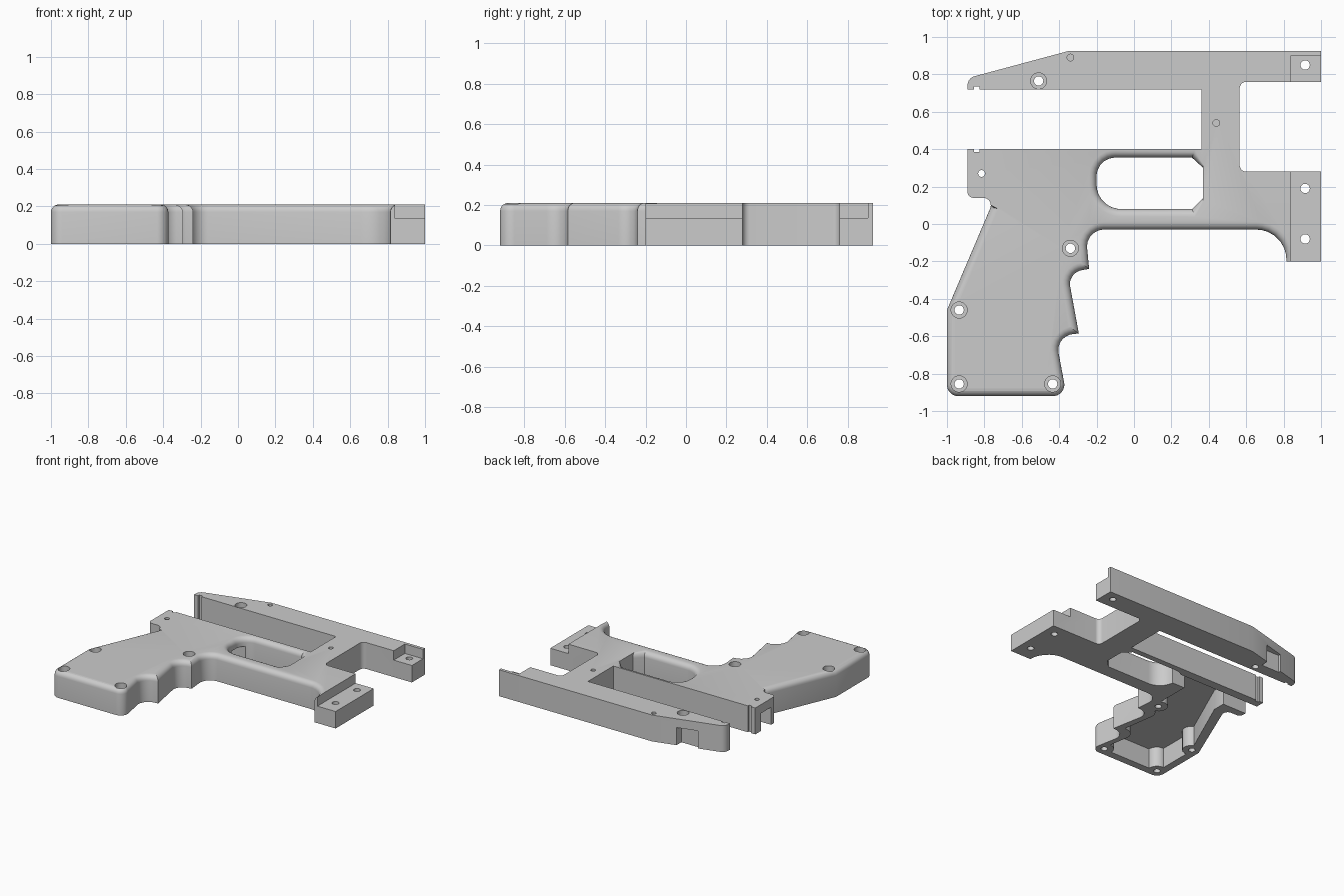
import bpy
import bmesh
import math
from mathutils import Vector

HEIGHT = 0.21
FILLET = 0.04

default_cube = bpy.data.objects.get("Cube")
if default_cube:
    bpy.data.objects.remove(default_cube, do_unlink=True)

grey = bpy.data.materials.new("matte_grey")
grey.use_nodes = True
grey.diffuse_color = (0.6, 0.6, 0.6, 1)
grey.node_tree.nodes["Principled BSDF"].inputs["Base Color"].default_value = grey.diffuse_color


def rounded(corners, steps=7):
    """Turn (x, y, radius) corners into a smooth closed outline."""
    outline = []
    for i, (x, y, radius) in enumerate(corners):
        corner = Vector((x, y))
        if not radius:
            outline.append(corner)
            continue
        before = (Vector(corners[i - 1][:2]) - corner).normalized()
        after = (Vector(corners[(i + 1) % len(corners)][:2]) - corner).normalized()
        half = before.angle(after) / 2
        tangent = radius / math.tan(half)
        centre = corner + (before + after).normalized() * radius / math.sin(half)
        start = corner + before * tangent - centre
        end = corner + after * tangent - centre
        for k in range(steps + 1):
            spoke = start.lerp(end, k / steps).normalized()
            outline.append(centre + spoke * radius)
    return outline


def finish(name, bm):
    bmesh.ops.recalc_face_normals(bm, faces=bm.faces)
    mesh = bpy.data.meshes.new(name)
    bm.to_mesh(mesh)
    bm.free()
    mesh.materials.append(grey)
    obj = bpy.data.objects.new(name, mesh)
    bpy.context.collection.objects.link(obj)
    return obj


def loft(name, rings):
    """Closed solid through rings given as (outline, z)."""
    bm = bmesh.new()
    loops = [[bm.verts.new((p[0], p[1], z)) for p in outline] for outline, z in rings]
    bm.faces.new(loops[0])
    bm.faces.new(loops[-1])
    for low, high in zip(loops, loops[1:]):
        for i in range(len(low)):
            bm.faces.new((low[i - 1], low[i], high[i], high[i - 1]))
    return finish(name, bm)


def box(name, x0, x1, y0, y1, z0, z1):
    outline = [(x0, y0), (x1, y0), (x1, y1), (x0, y1)]
    return loft(name, [(outline, z0), (outline, z1)])


def cylinder(name, x, y, radius, z0, z1):
    angles = [math.tau * k / 24 for k in range(24)]
    outline = [(x + radius * math.cos(a), y + radius * math.sin(a)) for a in angles]
    return loft(name, [(outline, z0), (outline, z1)])


def cut(target, cutter):
    cutter.hide_render = True
    modifier = target.modifiers.new("cut", "BOOLEAN")
    modifier.operation = "DIFFERENCE"
    modifier.solver = "EXACT"
    modifier.object = cutter
    bpy.context.view_layer.objects.active = target
    bpy.ops.object.modifier_apply(modifier=modifier.name)
    bpy.data.objects.remove(cutter, do_unlink=True)


def grown(outline, amount):
    """Push an outline outward along its corner normals."""
    area = sum(a.cross(b) for a, b in zip(outline, outline[1:] + outline[:1]))
    side = 1 if area > 0 else -1
    result = []
    for i, p in enumerate(outline):
        d0 = (p - outline[i - 1]).normalized()
        d1 = (outline[(i + 1) % len(outline)] - p).normalized()
        n0 = Vector((d0.y, -d0.x)) * side
        n1 = Vector((d1.y, -d1.x)) * side
        result.append(p + (n0 + n1) * amount / (1 + n0.dot(n1)))
    return result


# Main plate outline: rail, crossbar, end tabs and finger-grooved grip
plate_outline = rounded([
    (-0.89, 0.72, 0), (0.36, 0.72, 0), (0.36, 0.4, 0), (-0.89, 0.4, 0),
    (-0.89, 0.14, 0.03), (-0.745, 0.14, 0.04), (-1, -0.46, 0),
    (-1, -0.92, 0.06), (-0.36, -0.92, 0.06), (-0.42, -0.6, 0.085),
    (-0.295, -0.585, 0), (-0.355, -0.26, 0.075), (-0.24, -0.24, 0),
    (-0.26, -0.03, 0.09), (0.815, -0.03, 0.16), (0.815, -0.2, 0),
    (1, -0.2, 0), (1, 0.28, 0), (0.565, 0.28, 0.035), (0.565, 0.76, 0.035),
    (1, 0.76, 0), (1, 0.925, 0), (-0.35, 0.925, 0), (-0.89, 0.78, 0.05),
])
frame = loft("frame_body", [(plate_outline, 0), (plate_outline, HEIGHT)])

# Rounded upper edge around the grip and along the front
bm = bmesh.new()
bm.from_mesh(frame.data)
soft = []
for edge in bm.edges:
    middle = (edge.verts[0].co + edge.verts[1].co) / 2
    on_top = min(v.co.z for v in edge.verts) > HEIGHT - 0.001
    if on_top and middle.y < 0.1 and middle.x < 0.83:
        soft.append(edge)
bmesh.ops.bevel(bm, geom=soft, offset=FILLET, offset_type="OFFSET", segments=5,
                profile=0.5, affect="EDGES", clamp_overlap=False)
bm.to_mesh(frame.data)
bm.free()

# Finger opening with a flared upper rim that stays flat on its right side
opening = rounded([
    (-0.2, 0.355, 0.1), (0.31, 0.355, 0), (0.37, 0.3, 0),
    (0.37, 0.14, 0), (0.31, 0.08, 0), (-0.2, 0.08, 0.13),
])
rings = [(opening, -0.1)]
for step in range(6):
    angle = step / 5 * math.pi / 2
    flare = grown(opening, FILLET * (1 - math.cos(angle)) + 0.0001)
    flare = [Vector((min(p.x, 0.37), p.y)) for p in flare]
    rings.append((flare, HEIGHT - FILLET + FILLET * math.sin(angle)))
rings.append((rings[-1][0], HEIGHT + 0.1))
cut(frame, loft("opening_cutter", rings))

# Hollow underside of the grip, leaving bosses around the screw holes
screws = [(-0.51, 0.765), (-0.34, -0.13), (-0.935, -0.46), (-0.935, -0.855), (-0.435, -0.855)]
hollow_outline = rounded([
    (-0.68, 0.1, 0), (-0.94, -0.48, 0), (-0.94, -0.86, 0), (-0.42, -0.86, 0),
    (-0.47, -0.55, 0.08), (-0.36, -0.53, 0), (-0.41, -0.2, 0.08), (-0.31, -0.18, 0),
    (-0.31, 0.3, 0), (-0.68, 0.3, 0),
])
hollow = loft("hollow_cutter", [(hollow_outline, -0.1), (hollow_outline, 0.16)])
for x, y in screws:
    cut(hollow, cylinder("boss", x, y, 0.07, -0.2, 0.3))
cut(frame, hollow)

# Lengthwise slot below the upper body, open at the rear and into the opening
cut(frame, box("slot_cutter", -1.1, -0.15, 0.2, 0.33, -0.1, 0.14))

# Lowered end tabs; the thin outer rail wall keeps its full height
cut(frame, box("tab_step", 0.84, 1.1, -0.4, 0.9, 0.135, 0.4))

# Notch in the sloping rail side
cut(frame, box("rail_notch", -0.69, -0.53, 0.815, 1.1, -0.1, 0.14))

# Facing grooves at the channel mouth
cut(frame, box("rail_groove", -0.855, -0.825, 0.7, 0.734, -0.1, 0.4))
cut(frame, box("body_groove", -0.855, -0.825, 0.386, 0.42, -0.1, 0.4))

# Counterbored screw holes
for x, y in screws:
    cut(frame, cylinder("counterbore", x, y, 0.043, 0.165, 0.4))
    cut(frame, cylinder("screw_hole", x, y, 0.025, -0.1, 0.4))

# Tab holes, small through hole and two blind pin holes
for y in (0.85, 0.19, -0.08):
    cut(frame, cylinder("tab_hole", 0.915, y, 0.025, -0.1, 0.4))
cut(frame, cylinder("pin_hole", -0.815, 0.27, 0.018, -0.1, 0.4))
for x, y in ((-0.34, 0.89), (0.44, 0.54)):
    cut(frame, cylinder("blind_hole", x, y, 0.018, 0.1, 0.4))

# Smooth fillets with crisp edges
bpy.ops.object.select_all(action="DESELECT")
frame.select_set(True)
bpy.context.view_layer.objects.active = frame
bpy.ops.object.shade_smooth_by_angle(angle=math.radians(30))
